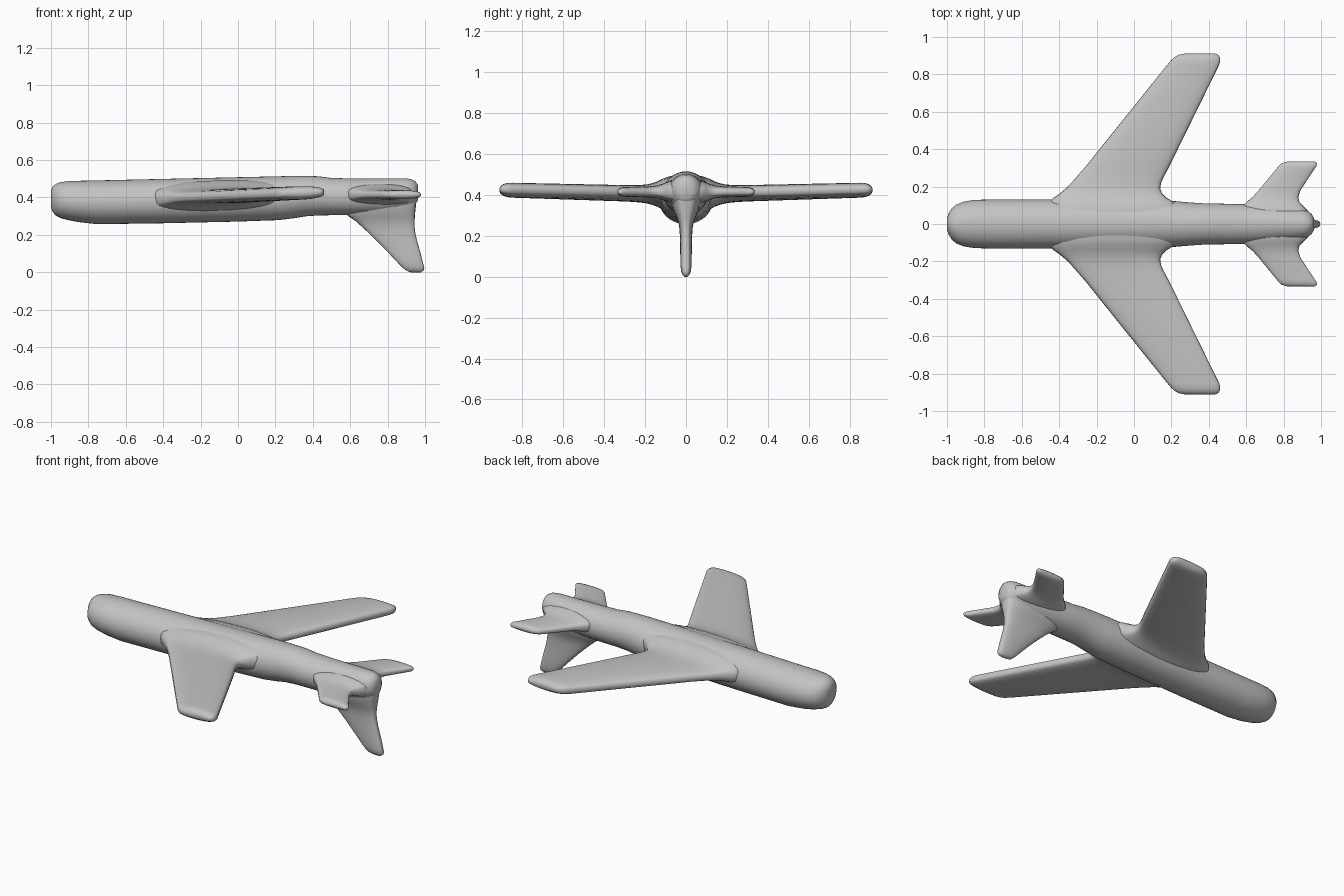
import bpy, bmesh, math

grey = bpy.data.materials.new("light grey")
grey.diffuse_color = (0.55, 0.55, 0.55, 1)


def loft(name, rings, mirror=False):
    """Skin a list of equal rings, close both ends and shade smooth."""
    bm = bmesh.new()
    loops = [[bm.verts.new(p) for p in ring] for ring in rings]
    n = len(loops[0])
    for a, b in zip(loops, loops[1:]):
        for i in range(n):
            j = (i + 1) % n
            bm.faces.new((a[i], a[j], b[j], b[i]))
    bm.faces.new(loops[0])
    bm.faces.new(loops[-1])
    bmesh.ops.recalc_face_normals(bm, faces=bm.faces)
    mesh = bpy.data.meshes.new(name)
    bm.to_mesh(mesh)
    bm.free()
    mesh.materials.append(grey)
    obj = bpy.data.objects.new(name, mesh)
    bpy.context.collection.objects.link(obj)
    if mirror:
        obj.modifiers.new("mirror", 'MIRROR').use_axis = (False, True, False)
    bpy.ops.object.select_all(action='DESELECT')
    obj.select_set(True)
    bpy.context.view_layer.objects.active = obj
    bpy.ops.object.shade_smooth_by_angle(angle=math.radians(60))
    return obj


def panel(front, back, half, n=36):
    """Blunt foil section: list of (chord position, thickness offset)."""
    mid, a = (front + back) / 2, (back - front) / 2
    pts = []
    for i in range(n):
        t = 2 * math.pi * i / n
        s = math.sin(t)
        pts.append((mid + a * math.cos(t), math.copysign(half * abs(s) ** 0.55, s)))
    return pts


# Fuselage: x, bottom, top, half width
body = [(-1.0, 0.35, 0.44, 0.03), (-0.992, 0.325, 0.457, 0.055), (-0.975, 0.303, 0.472, 0.083),
        (-0.95, 0.29, 0.481, 0.104), (-0.91, 0.279, 0.487, 0.12), (-0.85, 0.268, 0.489, 0.129),
        (-0.75, 0.257, 0.491, 0.131), (-0.4, 0.262, 0.499, 0.131), (0.0, 0.271, 0.508, 0.128),
        (0.22, 0.279, 0.513, 0.122), (0.30, 0.289, 0.515, 0.115), (0.36, 0.299, 0.515, 0.111),
        (0.43, 0.304, 0.513, 0.109), (0.50, 0.305, 0.504, 0.108), (0.62, 0.306, 0.501, 0.105),
        (0.74, 0.310, 0.501, 0.096), (0.85, 0.322, 0.502, 0.087), (0.90, 0.335, 0.502, 0.080),
        (0.93, 0.35, 0.497, 0.069), (0.95, 0.365, 0.485, 0.053), (0.962, 0.385, 0.465, 0.032)]
rings = []
for x, lo, hi, w in body:
    rings.append([(x, w * math.cos(math.tau * i / 40),
                   (lo + hi) / 2 + (hi - lo) / 2 * math.sin(math.tau * i / 40)) for i in range(40)])
loft("fuselage", rings)

# Swept wings with flared roots: y, leading x, trailing x, half thickness
wing = [(0.0, -0.46, 0.24, 0.09), (0.08, -0.46, 0.24, 0.086), (0.115, -0.455, 0.215, 0.074),
        (0.14, -0.43, 0.175, 0.061), (0.165, -0.395, 0.15, 0.052), (0.19, -0.365, 0.14, 0.046),
        (0.22, -0.335, 0.145, 0.042), (0.26, -0.30, 0.163, 0.04), (0.30, -0.265, 0.185, 0.039),
        (0.85, 0.177, 0.455, 0.036), (0.875, 0.198, 0.461, 0.034), (0.892, 0.217, 0.458, 0.029),
        (0.905, 0.24, 0.45, 0.02), (0.911, 0.27, 0.435, 0.009)]
loft("wings", [[(x, y, 0.407 + 0.03 * x + 0.008 * y + d) for x, d in panel(f, b, h)]
               for y, f, b, h in wing], mirror=True)

# Horizontal tailplanes
tail = [(0.0, 0.58, 0.94, 0.06), (0.07, 0.58, 0.93, 0.056), (0.10, 0.585, 0.90, 0.046),
        (0.12, 0.605, 0.883, 0.038), (0.145, 0.635, 0.878, 0.031), (0.18, 0.667, 0.89, 0.027),
        (0.29, 0.757, 0.962, 0.024), (0.31, 0.773, 0.976, 0.023), (0.325, 0.79, 0.978, 0.018),
        (0.335, 0.825, 0.965, 0.008)]
loft("tailplanes", [[(x, y, 0.415 + d) for x, d in panel(f, b, h)]
                    for y, f, b, h in tail], mirror=True)

# Fin below the tail: z, leading x, trailing x, half thickness
fin = [(0.42, 0.60, 0.957, 0.075), (0.36, 0.58, 0.952, 0.07), (0.325, 0.56, 0.948, 0.062),
       (0.30, 0.59, 0.946, 0.051), (0.275, 0.627, 0.944, 0.041), (0.25, 0.655, 0.944, 0.034),
       (0.22, 0.688, 0.946, 0.031), (0.17, 0.74, 0.957, 0.029), (0.10, 0.808, 0.977, 0.028),
       (0.05, 0.855, 0.989, 0.027), (0.025, 0.879, 0.996, 0.023), (0.01, 0.898, 0.993, 0.017),
       (0.0, 0.922, 0.978, 0.007)]
loft("lower_fin", [[(x, d, z) for x, d in panel(f, b, h)] for z, f, b, h in fin])
